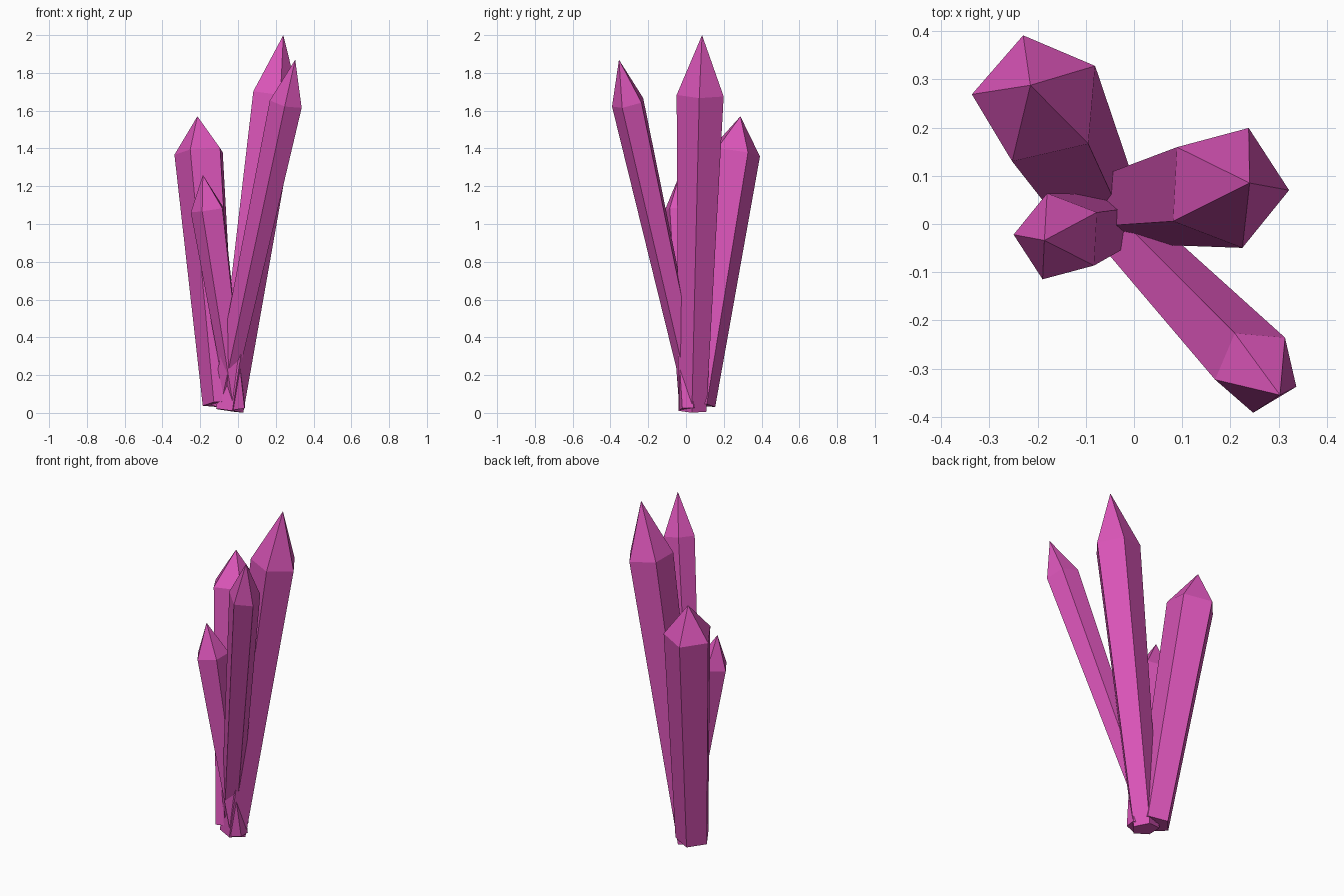
import bpy, bmesh
from math import sin, cos, radians
from mathutils import Vector

if "Cube" in bpy.data.objects:
    bpy.data.objects.remove(bpy.data.objects["Cube"])

SIDES = 5

mat = bpy.data.materials.new("pink_crystal")
mat.diffuse_color = (0.70, 0.09, 0.48, 1)
mat.use_nodes = True
mat.node_tree.nodes["Principled BSDF"].inputs["Base Color"].default_value = mat.diffuse_color


def ring(bm, centre, radius, phase, axis):
    # five-sided ring lying square to the crystal axis
    verts = []
    for i in range(SIDES):
        a = radians(phase + 360 * i / SIDES)
        x, y = radius * cos(a), radius * sin(a)
        z = -(x * axis.x + y * axis.y) / axis.z
        verts.append(bm.verts.new(centre + Vector((x, y, z))))
    return verts


def crystal(name, base, shoulder, tip, r_base, r_top, phase):
    base, shoulder, tip = Vector(base), Vector(shoulder), Vector(tip)
    axis = shoulder - base
    bm = bmesh.new()
    low = ring(bm, base, r_base, phase, axis)
    high = ring(bm, shoulder, r_top, phase, axis)
    apex = bm.verts.new(tip)
    bm.faces.new(low[::-1])
    for i in range(SIDES):
        j = (i + 1) % SIDES
        bm.faces.new((low[i], low[j], high[j], high[i]))
        bm.faces.new((high[i], high[j], apex))
    bmesh.ops.recalc_face_normals(bm, faces=bm.faces)
    mesh = bpy.data.meshes.new(name)
    bm.to_mesh(mesh)
    bm.free()
    mesh.materials.append(mat)
    bpy.context.collection.objects.link(bpy.data.objects.new(name, mesh))


# four shards leaning out of a shared root
crystal("tall_crystal", (-0.05, 0.035, 0.012), (0.191, 0.077, 1.685),
        (0.24, 0.085, 2.0), 0.078, 0.131, -3)
crystal("leaning_crystal", (-0.09, 0.055, 0.035), (0.255, -0.303, 1.64),
        (0.303, -0.355, 1.87), 0.054, 0.089, -23)
crystal("back_crystal", (-0.09, 0.06, 0.047), (-0.199, 0.257, 1.38),
        (-0.215, 0.288, 1.57), 0.097, 0.138, 31)
crystal("small_crystal", (-0.004, 0.012, 0.02), (-0.156, -0.027, 1.075),
        (-0.186, -0.034, 1.26), 0.05, 0.094, 33)
